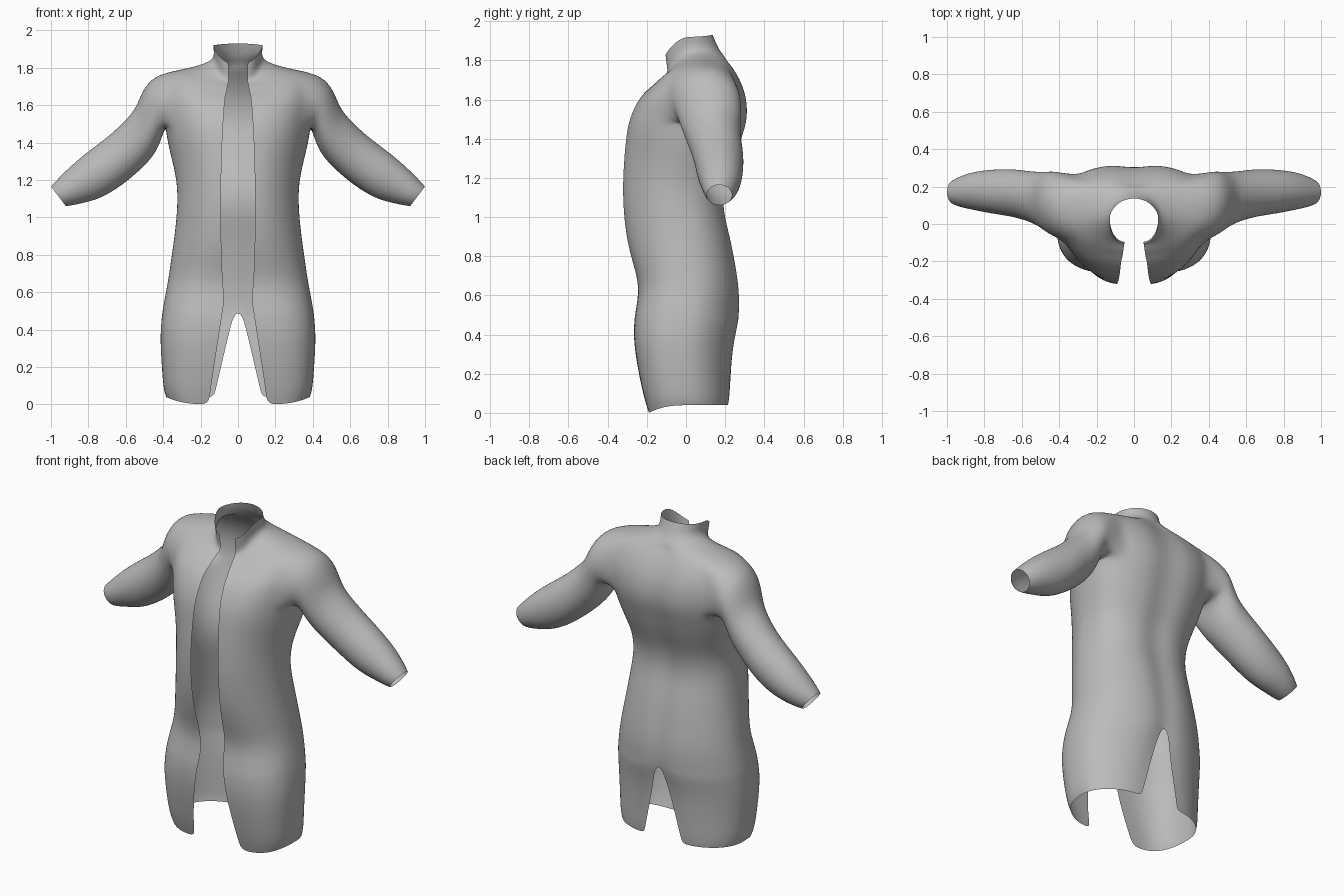
import bpy
import bmesh
from math import sin, cos, pi, radians, exp

if "Cube" in bpy.data.objects:
    bpy.data.objects.remove(bpy.data.objects["Cube"], do_unlink=True)

SEGMENTS = 16          # columns from the front edge round to the back seam
HOLE = (5, 12)         # columns bounding the armhole

# Body rows below the armhole: height, half width, front depth, back depth
BODY = [
    (.08, .40, -.215, .222), (.22, .41, -.245, .232), (.36, .418, -.267, .25),
    (.46, .41, -.265, .277), (.50, .405, -.26, .282), (.56, .395, -.25, .285),
    (.66, .375, -.238, .28), (.80, .355, -.282, .256), (.92, .338, -.307, .23),
    (1.05, .325, -.32, .195), (1.18, .325, -.322, .21), (1.3, .352, -.315, .262),
    (1.41, .38, -.305, .295),
]
# Sloped rows: side, front and back height, then half width and depths
HEM = [(.04, 0, .04, .385, -.19, .215)]
ARMHOLE = [
    (1.49, 1.48, 1.48, .388, -.293, .317), (1.56, 1.54, 1.55, .40, -.272, .322),
    (1.64, 1.60, 1.62, .41, -.242, .313), (1.71, 1.645, 1.69, .40, -.203, .288),
    (1.78, 1.675, 1.75, .36, -.165, .253),
]
COLLAR = [
    (1.795, 1.70, 1.79, .28, -.14, .225), (1.815, 1.715, 1.82, .20, -.115, .198),
    (1.84, 1.735, 1.85, .14, -.092, .173), (1.87, 1.775, 1.885, .127, -.098, .155),
    (1.92, 1.83, 1.93, .133, -.105, .137),
]
# Roundness of the cross-section: height, front bend, back bend
BENDS = [
    (0, .74, 1), (.55, .76, 1), (.8, 1, .9), (1, 1.14, .8), (1.3, 1.1, .8),
    (1.5, .95, .8), (1.78, .9, .8), (1.84, 1, 1), (2, 1, 1),
]
# Sleeve rings: top x and z, bottom x and z, front and back depth
SLEEVE = [
    (.45, 1.755, .40, 1.45, -.07, .285), (.51, 1.685, .42, 1.385, -.045, .28),
    (.545, 1.585, .46, 1.315, -.015, .28), (.60, 1.52, .53, 1.245, .015, .283),
    (.69, 1.435, .62, 1.17, .04, .297), (.80, 1.355, .73, 1.10, .055, .292),
    (.89, 1.28, .83, 1.075, .075, .28), (.965, 1.205, .895, 1.062, .09, .255),
    (1.0, 1.165, .92, 1.06, .105, .235),
]


def bends(z):
    """Front and back roundness at a height."""
    for (z0, f0, b0), (z1, f1, b1) in zip(BENDS, BENDS[1:]):
        if z <= z1:
            t = (z - z0) / (z1 - z0)
            return f0 + (f1 - f0) * t, b0 + (b1 - b0) * t


def front_gap(z):
    """Half width of the front opening at a height."""
    if z < .56:
        return .073 + .155 * (.56 - z)
    if z > 1.72:
        return max(.05, .072 - .2 * (z - 1.72))
    return min(.073 + .2 * (z - .56), .07 + .022 * sin(pi * (z - .4) / 1.3))


def back_slit(z):
    return .03 + .235 * (.46 - z) if z < .48 else 0


def body_row(bm, side, front, back, width, y_front, y_back):
    """One half ring of the coat, from front edge to back seam."""
    middle = (y_front + y_back) / 2
    middle += .05 * max(0, min(1, (side - 1.1) / .4, (1.87 - side) / .1))
    front_bend, back_bend = bends(side)
    row = []
    for i in range(SEGMENTS + 1):
        turn = pi * (i / SEGMENTS - .5)
        s, c = sin(turn), max(0, cos(turn))
        if i in (0, SEGMENTS):
            c = 0
        if s < 0:
            end, depth, inner, bend = front, y_front, front_gap(side), front_bend
        else:
            end, depth, inner, bend = back, y_back, back_slit(side), back_bend
        x = inner + (width - inner) * c ** bend
        y = middle + (depth - middle) * abs(s) ** bend
        if s > 0 and side < 1.8:                     # hollow along the spine
            y -= .022 * exp(-(x / .06) ** 2)
        row.append(bm.verts.new((x, y, side + (end - side) * s * s)))
    return row


def sleeve_ring(bm, top_x, top_z, low_x, low_z, y_front, y_back, count):
    """One closed ring, numbered to match the armhole border."""
    start = (HOLE[1] - HOLE[0]) / 2
    ring = []
    for k in range(count):
        phi = 2 * pi * (k - start) / count
        up = (cos(phi) + 1) / 2
        across = (sin(phi) + 1) / 2
        ring.append(bm.verts.new((low_x + (top_x - low_x) * up,
                                  y_front + (y_back - y_front) * across,
                                  low_z + (top_z - low_z) * up)))
    return ring


bm = bmesh.new()

# Body panels, leaving the armhole open
plain = [(z, z, z, w, f, b) for z, w, f, b in BODY]
rows = [body_row(bm, *r) for r in HEM + plain + ARMHOLE + COLLAR]
low = len(HEM + plain)
high = low + len(ARMHOLE) - 1
left, right = HOLE
for j in range(len(rows) - 1):
    for i in range(SEGMENTS):
        if low <= j < high and left <= i < right:
            continue
        bm.faces.new((rows[j][i], rows[j][i + 1],
                      rows[j + 1][i + 1], rows[j + 1][i]))

# Sleeve grown out of the armhole border
border = [rows[high][i] for i in range(left, right)]
border += [rows[j][right] for j in range(high, low, -1)]
border += [rows[low][i] for i in range(right, left, -1)]
border += [rows[j][left] for j in range(low, high)]
count = len(border)
rings = [border] + [sleeve_ring(bm, *r, count) for r in SLEEVE]
for a, b in zip(rings, rings[1:]):
    for k in range(count):
        n = (k + 1) % count
        bm.faces.new((a[k], a[n], b[n], b[k]))

# Loose vertices inside the armhole
bmesh.ops.delete(bm, geom=[v for v in bm.verts if not v.link_faces],
                 context='VERTS')
bmesh.ops.recalc_face_normals(bm, faces=bm.faces)
if sum(f.normal.x * f.calc_area() for f in bm.faces) < 0:
    bmesh.ops.reverse_faces(bm, faces=bm.faces)
mesh = bpy.data.meshes.new("coat")
bm.to_mesh(mesh)
bm.free()

coat = bpy.data.objects.new("coat", mesh)
bpy.context.collection.objects.link(coat)

# Cloth colour
cloth = bpy.data.materials.new("grey cloth")
cloth.use_nodes = True
grey = (.5, .5, .5, 1)
cloth.diffuse_color = grey
cloth.node_tree.nodes["Principled BSDF"].inputs["Base Color"].default_value = grey
mesh.materials.append(cloth)

# Other half and smooth surface
mirror = coat.modifiers.new("other_half", 'MIRROR')
mirror.merge_threshold = .002
smooth = coat.modifiers.new("smooth_cloth", 'SUBSURF')
smooth.levels = smooth.render_levels = 2
bpy.context.view_layer.objects.active = coat
coat.select_set(True)
bpy.ops.object.shade_smooth_by_angle(angle=radians(60))
